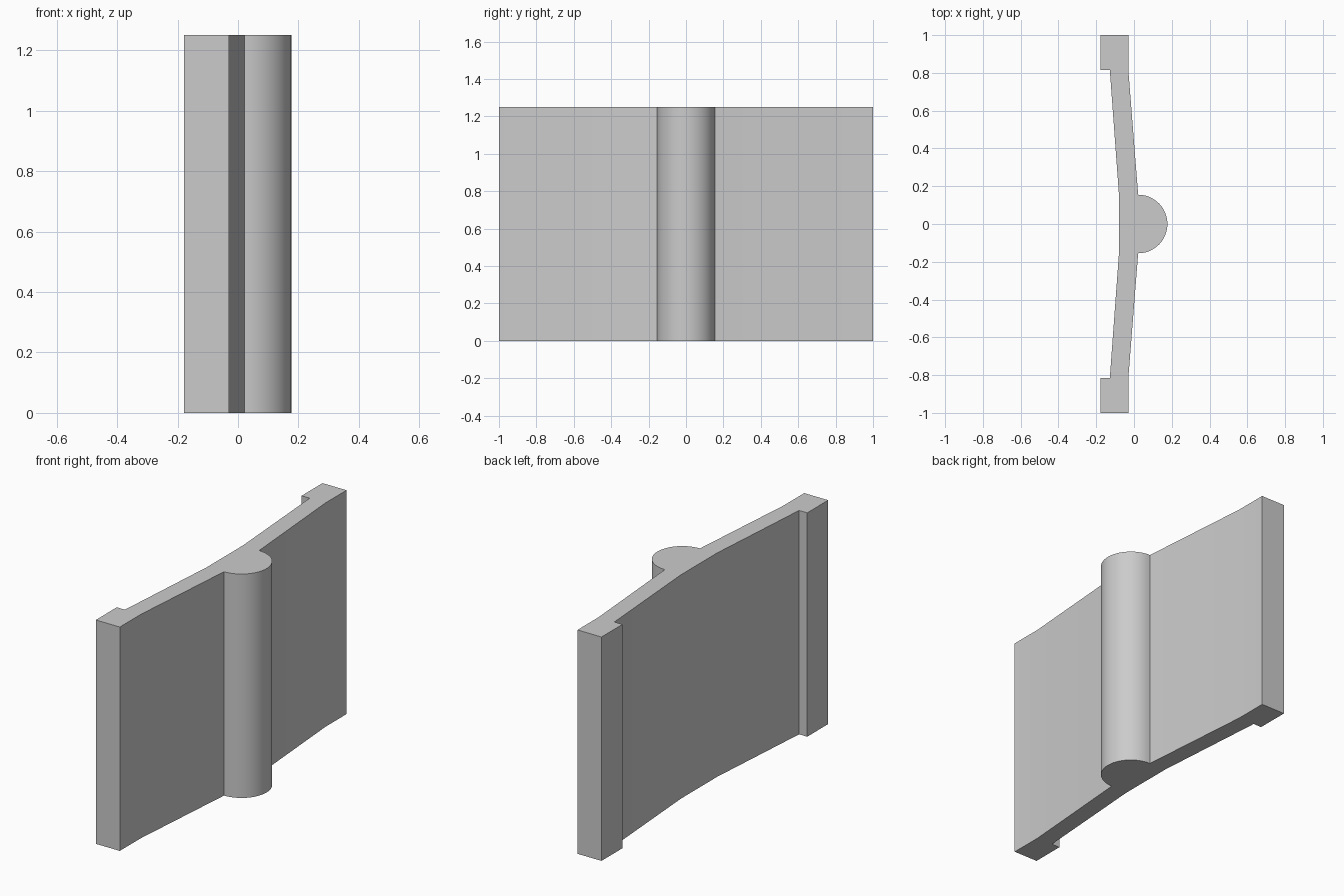
import bpy, bmesh
from math import sin, cos, pi, radians

cube = bpy.data.objects.get("Cube")
if cube:
    bpy.data.objects.remove(cube, do_unlink=True)

HEIGHT = 1.25
RADIUS = 0.155
STEPS = 24

grey = bpy.data.materials.new("plain_grey")
grey.use_nodes = True
colour = (0.6, 0.6, 0.6, 1)
grey.diffuse_color = colour
grey.node_tree.nodes["Principled BSDF"].inputs["Base Color"].default_value = colour

# Half of the plan outline: back of the web, end lip, front of the web
half = [(-0.08, 0.16), (-0.128, 0.815), (-0.178, 0.815), (-0.178, 1),
        (-0.03, 1), (-0.03, 0.815)]
# Half-round rib on the front of the web
rib = [(0.022 + RADIUS * sin(pi * i / STEPS), RADIUS * cos(pi * i / STEPS))
       for i in range(STEPS + 1)]
outline = half + rib + [(x, -y) for x, y in reversed(half)]

# Extrude the outline upwards
bm = bmesh.new()
base = bm.faces.new([bm.verts.new((x, y, 0)) for x, y in outline])
top = bmesh.ops.extrude_face_region(bm, geom=[base], use_keep_orig=True)
bmesh.ops.translate(bm, vec=(0, 0, HEIGHT),
                    verts=[g for g in top["geom"] if isinstance(g, bmesh.types.BMVert)])
bmesh.ops.recalc_face_normals(bm, faces=bm.faces)
mesh = bpy.data.meshes.new("ribbed_panel")
bm.to_mesh(mesh)
bm.free()
mesh.materials.append(grey)

panel = bpy.data.objects.new("ribbed_panel", mesh)
bpy.context.collection.objects.link(panel)
bpy.context.view_layer.objects.active = panel
panel.select_set(True)
bpy.ops.object.shade_smooth_by_angle(angle=radians(30))
